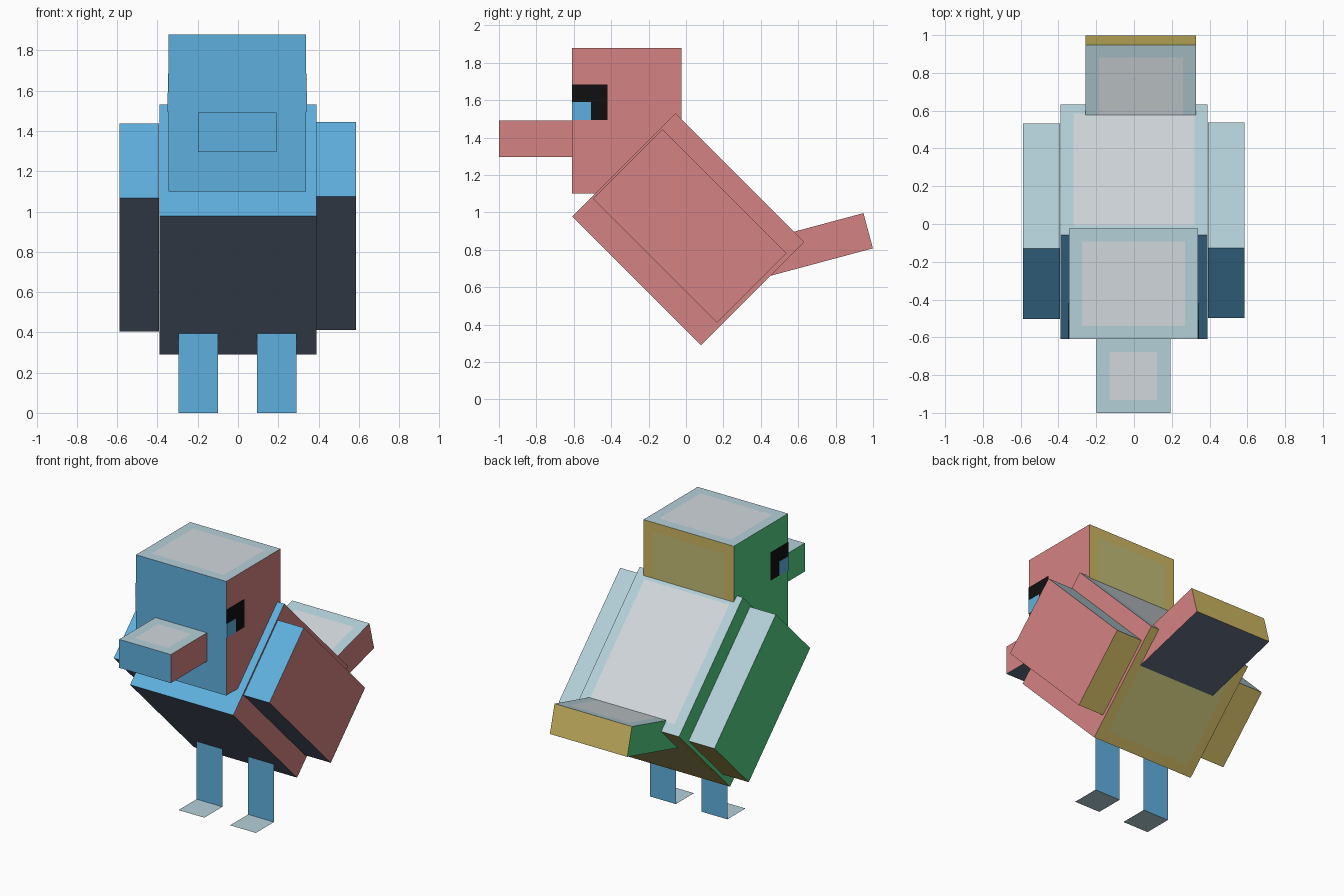
import bpy, bmesh, math
from mathutils import Matrix, Vector

if "Cube" in bpy.data.objects:
    bpy.data.objects.remove(bpy.data.objects["Cube"])

U = 0.0975  # one block unit


def linear(c):
    c /= 255
    return c / 12.92 if c <= 0.04045 else ((c + 0.055) / 1.055) ** 2.4


PALETTE = {
    "front_blue": (95, 176, 222),
    "right_pink": (213, 130, 130),
    "left_green": (82, 206, 132),
    "top_pale_blue": (180, 208, 216),
    "top_panel_grey": (208, 215, 219),
    "back_yellow": (203, 182, 97),
    "back_panel_olive": (194, 187, 117),
    "under_navy": (98, 110, 131),
    "eye_black": (16, 16, 16),
}
MATS = []
for mat_name, rgb in PALETTE.items():
    m = bpy.data.materials.new(mat_name)
    m.diffuse_color = (*[linear(c) for c in rgb], 1)
    m.use_nodes = True
    m.node_tree.nodes["Principled BSDF"].inputs["Base Color"].default_value = m.diffuse_color
    MATS.append(m)
INDEX = {n: i for i, n in enumerate(PALETTE)}


def side_colour(n):
    """Colour name for a face from its local direction."""
    if abs(n.x) > 0.5:
        return "right_pink" if n.x > 0 else "left_green"
    if abs(n.y) > 0.5:
        return "back_yellow" if n.y > 0 else "front_blue"
    return "top_pale_blue" if n.z > 0 else "under_navy"


def finish(name, bm, loc, tilt=0):
    mesh = bpy.data.meshes.new(name)
    bm.to_mesh(mesh)
    bm.free()
    for m in MATS:
        mesh.materials.append(m)
    ob = bpy.data.objects.new(name, mesh)
    ob.location = loc
    ob.rotation_euler.x = math.radians(tilt)
    bpy.context.collection.objects.link(ob)
    return ob


def box(name, loc, size, tilt=0, panels=(), colour=None):
    """Block coloured by face direction, with optional inset panels."""
    bm = bmesh.new()
    bmesh.ops.create_cube(bm, size=1, matrix=Matrix.Diagonal((*size, 1)))
    bm.normal_update()
    for f in bm.faces:
        f.material_index = INDEX[colour or side_colour(f.normal)]
    for base, panel in panels:
        faces = [f for f in bm.faces if f.material_index == INDEX[base]]
        bmesh.ops.inset_individual(bm, faces=faces, thickness=U)
        for f in faces:
            f.material_index = INDEX[panel]
    return finish(name, bm, loc, tilt)


def sheet(name, corners, colour):
    """Single flat quad."""
    bm = bmesh.new()
    f = bm.faces.new([bm.verts.new(c) for c in corners])
    f.material_index = INDEX[colour]
    return finish(name, bm, (0, 0, 0))


TOP = ("top_pale_blue", "top_panel_grey")
BACK = ("back_yellow", "back_panel_olive")

# Main blocks
box("body", (0, 0.012, 0.91), (8 * U, 10 * U, 8 * U), -45, (TOP, BACK))
box("head", (-0.003, -0.317, 1.49), (7 * U, 6 * U, 8 * U), 0, (TOP, BACK))
box("beak", (-0.003, -0.805, 1.393), (4 * U, 4 * U, 2 * U), 0, (TOP,))

# Tail, measured from the centre of its end face
end = Vector((0.037, 0.974, 0.902))
length = 6.5 * U
t = math.radians(15)
centre = end - Vector((0, math.cos(t), math.sin(t))) * length / 2
box("tail", centre, (6 * U, length, 2 * U), 15, (TOP,))

# Wings
box("right_wing", (0.488, 0.020, 0.928), (2 * U, 0.938, 0.525), -45)
box("left_wing", (-0.490, 0.015, 0.921), (2 * U, 0.938, 0.525), -45)

# Legs and feet are flat sheets
LEG_Y = -0.026
for side, x0 in (("left", -0.295), ("right", 0.095)):
    x1 = x0 + 2 * U
    sheet(side + "_leg", [(x0, LEG_Y, 0), (x1, LEG_Y, 0),
                          (x1, LEG_Y, 0.395), (x0, LEG_Y, 0.395)], "front_blue")
    y0 = LEG_Y - 2 * U
    sheet(side + "_foot", [(x0, y0, 0), (x1, y0, 0),
                           (x1, LEG_Y, 0), (x0, LEG_Y, 0)], "top_pale_blue")

# Eyes: thin black plates with a blue lower front corner
for side, x in (("left", -0.345), ("right", 0.339)):
    box(side + "_eye", (x, -0.514, 1.59), (0.004, 0.19, 0.19), colour="eye_black")
    box(side + "_eye_spot", (x, -0.559, 1.543), (0.008, 0.1, 0.096), colour="front_blue")
